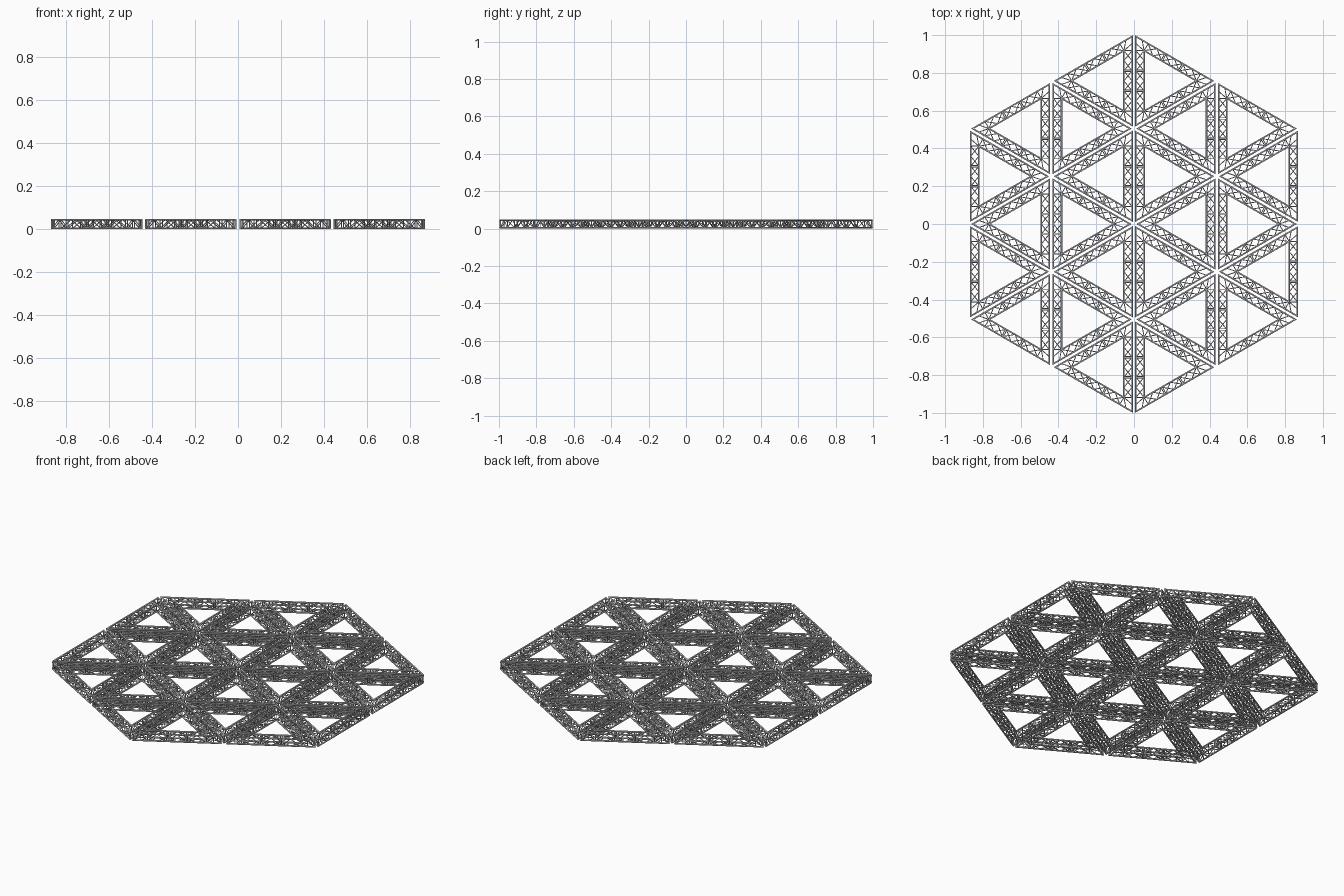
import bpy, bmesh
from math import pi, cos, sin, sqrt, radians
from mathutils import Vector, Matrix

if "Cube" in bpy.data.objects:
    bpy.data.objects.remove(bpy.data.objects["Cube"])

D = 0.006          # gap between a module and its grid line
W, H = 0.052, 0.049  # truss width and height
R, RW = 0.0044, 0.0023  # chord and web tube radii
S = (1 + sqrt(3) * D) / 2   # triangle grid spacing
RHO = S / sqrt(3)           # triangle circumradius
BAYS = 6
ZB, ZT = R, H - R
C_OUT = RHO - 2 * (D + R)        # corner radius of outer chord triangle
C_IN = RHO - 2 * (D + W - R)     # corner radius of inner chord triangle


def chord_ring(bm, c, z, n=8):
    """Mitred triangular ring of round tube."""
    rings = []
    for k in range(3):
        a = k * 2 * pi / 3
        ring = []
        for i in range(n):
            b = 2 * pi * (i + 0.5) / n
            rad = c + 2 * R * cos(b)
            ring.append(bm.verts.new((rad * cos(a), rad * sin(a), z + R * sin(b))))
        rings.append(ring)
    for k in range(3):
        p, q = rings[k], rings[(k + 1) % 3]
        for i in range(n):
            j = (i + 1) % n
            bm.faces.new((p[i], q[i], q[j], p[j]))


def tube(bm, a, b, r=RW, n=6):
    """Open round tube from a to b."""
    a, b = Vector(a), Vector(b)
    rot = (b - a).to_track_quat('Z', 'Y')
    off = [rot @ Vector((r * cos(2 * pi * i / n), r * sin(2 * pi * i / n), 0)) for i in range(n)]
    p = [bm.verts.new(a + o) for o in off]
    q = [bm.verts.new(b + o) for o in off]
    for i in range(n):
        j = (i + 1) % n
        bm.faces.new((p[i], p[j], q[j], q[i]))


def build_module():
    bm = bmesh.new()
    # four chords of the box truss on every side
    for z in (ZB, ZT):
        chord_ring(bm, C_OUT, z)
        chord_ring(bm, C_IN, z)
    half = C_IN * sqrt(3) / 2
    half_out = C_OUT * sqrt(3) / 2
    for k in range(3):
        ang = radians(60 + 120 * k)
        nrm = Vector((cos(ang), sin(ang), 0))
        tan = Vector((-sin(ang), cos(ang), 0))

        def pt(t, c, z):
            return nrm * (c / 2) + tan * t + Vector((0, 0, z))

        st = [half * (2 * i / BAYS - 1) for i in range(BAYS + 1)]
        # rungs and posts at panel points
        for i, t in enumerate(st):
            if i % 2 == 0:
                shifts = (0,) if i in (0, BAYS) else (-0.004, 0.004)
                for s in shifts:
                    for z in (ZB, ZT):
                        tube(bm, pt(t + s, C_OUT, z), pt(t + s, C_IN, z))
                    for c in (C_OUT, C_IN):
                        tube(bm, pt(t + s, c, ZB), pt(t + s, c, ZT))
        # crossed braces above and below, zigzag braces on the sides
        for i in range(BAYS):
            a, b = st[i], st[i + 1]
            for z in (ZB, ZT):
                tube(bm, pt(a, C_OUT, z), pt(b, C_IN, z))
                tube(bm, pt(a, C_IN, z), pt(b, C_OUT, z))
            za, zb = (ZB, ZT) if i % 2 == 0 else (ZT, ZB)
            for c in (C_OUT, C_IN):
                tube(bm, pt(a, c, za), pt(b, c, zb))
        # corner braces
        for s in (-1, 1):
            mid = s * (half + half_out) / 2
            tube(bm, pt(s * half, C_OUT, ZB), pt(mid, C_OUT, ZT))
            tube(bm, pt(mid, C_OUT, ZT), pt(s * half_out, C_OUT, ZB))
            tube(bm, pt(mid, C_OUT, ZB), pt(mid, C_OUT, ZT))
            for z in (ZB, ZT):
                tube(bm, pt(s * half, C_IN, z), pt(mid, C_OUT, z))
        # corner post
        tube(bm, pt(half_out, C_OUT, ZB), pt(half_out, C_OUT, ZT), R)
    bmesh.ops.recalc_face_normals(bm, faces=bm.faces)
    me = bpy.data.meshes.new("triangle_truss")
    bm.to_mesh(me)
    bm.free()
    return me


# 24 triangular truss modules: six sectors of four
mesh = build_module()
layout = [(RHO, 0, pi), (2 * RHO, 0, 0), (2.5 * RHO, S / 2, pi), (2.5 * RHO, -S / 2, pi)]
for sector in range(6):
    turn = Matrix.Rotation(sector * pi / 3, 4, 'Z')
    for n, (x, y, a) in enumerate(layout):
        ob = bpy.data.objects.new(f"triangle_truss_{sector + 1}_{n + 1}", mesh)
        ob.matrix_world = turn @ Matrix.Translation((x, y, 0)) @ Matrix.Rotation(a, 4, 'Z')
        bpy.context.collection.objects.link(ob)
for ob in bpy.context.collection.objects:
    ob.select_set(True)
    bpy.context.view_layer.objects.active = ob
bpy.ops.object.shade_smooth_by_angle(angle=radians(65))
